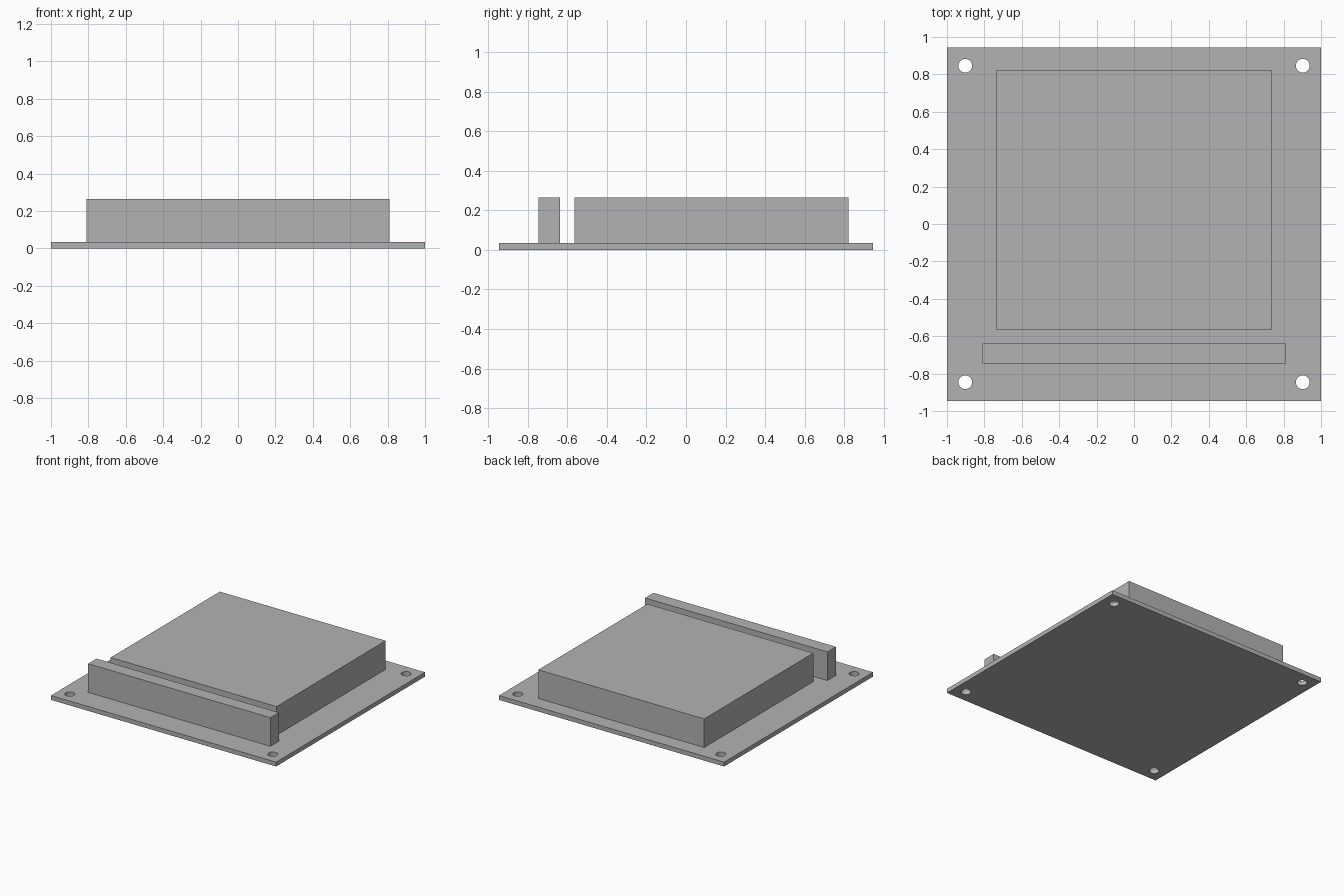
import bpy

cube = bpy.data.objects.get("Cube")
if cube:
    bpy.data.objects.remove(cube, do_unlink=True)

PLATE_TOP = 0.035
BLOCK_TOP = 0.265

grey = bpy.data.materials.new("plain grey")
grey.use_nodes = True
colour = (0.45, 0.45, 0.45, 1)
grey.diffuse_color = colour
for node in grey.node_tree.nodes:
    if node.type == 'BSDF_PRINCIPLED':
        node.inputs["Base Color"].default_value = colour


def box(name, x, y, z):
    """Box spanning the given (low, high) ranges."""
    spans = (x, y, z)
    bpy.ops.mesh.primitive_cube_add(size=1, location=[(a + b) / 2 for a, b in spans])
    ob = bpy.context.object
    ob.name = name
    ob.scale = [b - a for a, b in spans]
    bpy.ops.object.transform_apply(location=False, rotation=False, scale=True)
    ob.data.materials.append(grey)
    return ob


# Base board, and the two parts standing on it
board = box("base_board", (-1, 1), (-0.945, 0.945), (0, PLATE_TOP))
box("main_block", (-0.737, 0.737), (-0.563, 0.822), (PLATE_TOP, BLOCK_TOP))
box("front_connector_bar", (-0.81, 0.81), (-0.745, -0.638), (PLATE_TOP, BLOCK_TOP))

# Round mounting hole through each corner of the board
for sx in (-1, 1):
    for sy in (-1, 1):
        bpy.ops.mesh.primitive_cylinder_add(
            vertices=32, radius=0.037, depth=0.2, location=(sx * 0.902, sy * 0.846, 0))
        cutter = bpy.context.object
        cutter.name = "hole_cutter"
        cutter.hide_render = True
        cutter.data.materials.append(grey)
        hole = board.modifiers.new("mounting_hole", 'BOOLEAN')
        hole.operation = 'DIFFERENCE'
        hole.solver = 'EXACT'
        hole.object = cutter
        bpy.context.view_layer.objects.active = board
        bpy.ops.object.modifier_apply(modifier=hole.name)
        bpy.data.objects.remove(cutter, do_unlink=True)

# Smooth hole walls, crisp board edges
bpy.ops.object.select_all(action='DESELECT')
board.select_set(True)
bpy.context.view_layer.objects.active = board
bpy.ops.object.shade_smooth_by_angle()
